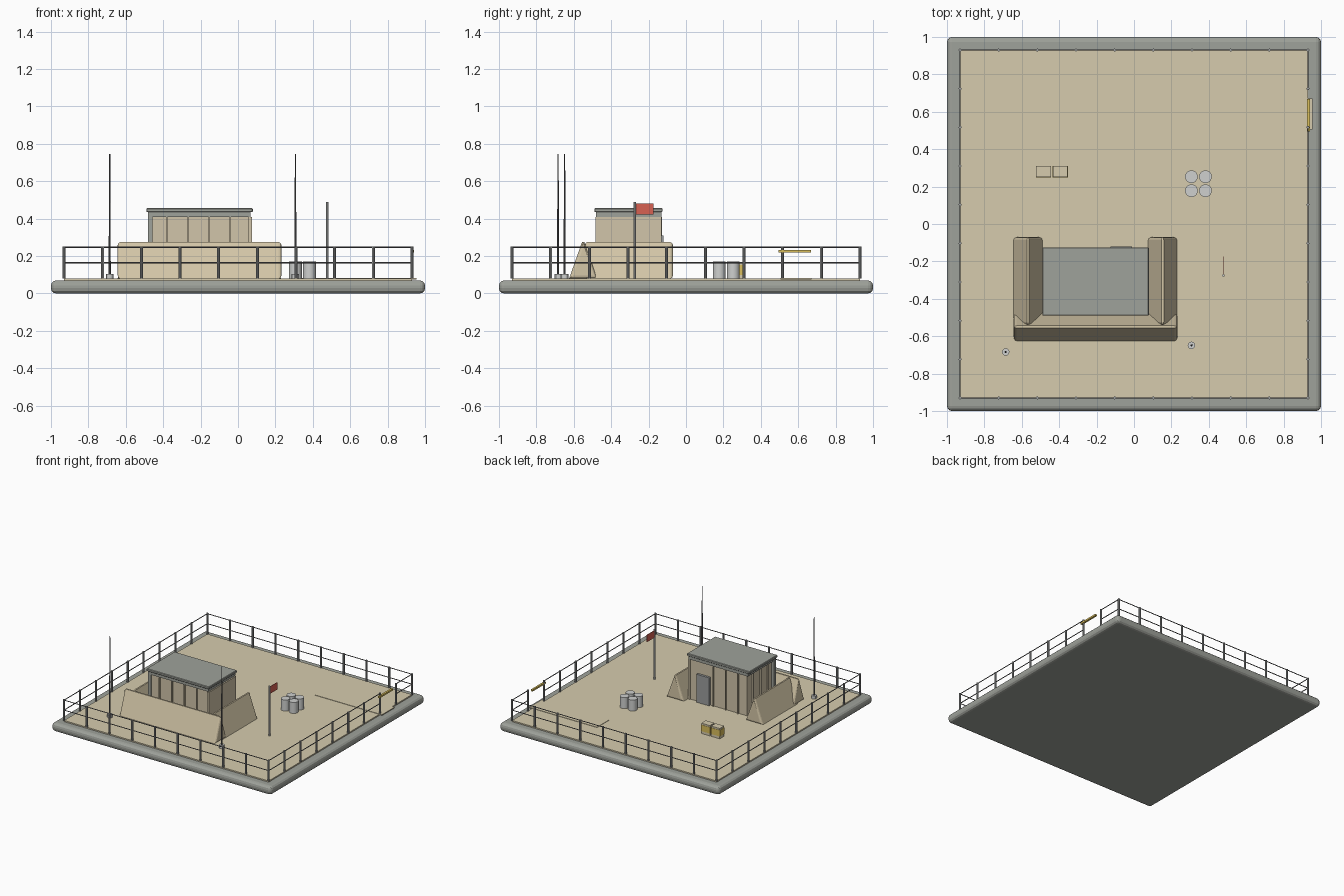
import bpy, bmesh
from mathutils import Vector

cube = bpy.data.objects.get("Cube")
if cube:
    bpy.data.objects.remove(cube, do_unlink=True)


def material(name, r, g, b):
    m = bpy.data.materials.new(name)
    m.use_nodes = True
    m.diffuse_color = (r, g, b, 1)
    m.node_tree.nodes["Principled BSDF"].inputs["Base Color"].default_value = (r, g, b, 1)
    return m


SAND = material("sand", .67, .60, .42)
BERM = material("berm tan", .66, .57, .39)
WALL = material("wall tan", .64, .56, .40)
CONCRETE = material("concrete grey", .345, .36, .325)
STEEL = material("steel grey", .33, .34, .34)
DARK = material("dark metal", .13, .13, .135)
DRUM = material("light grey", .62, .63, .62)
RED = material("flag red", .68, .12, .085)
YELLOW = material("yellow", .70, .52, .11)


def finish(name, bm, mat, smooth=False):
    bmesh.ops.recalc_face_normals(bm, faces=bm.faces)
    me = bpy.data.meshes.new(name)
    bm.to_mesh(me)
    bm.free()
    me.materials.append(mat)
    ob = bpy.data.objects.new(name, me)
    bpy.context.collection.objects.link(ob)
    if smooth:
        bpy.ops.object.select_all(action='DESELECT')
        ob.select_set(True)
        bpy.context.view_layer.objects.active = ob
        bpy.ops.object.shade_smooth_by_angle()
    return ob


def box(name, x, y, z, mat, width=0, segments=2):
    """Box given as (low, high) ranges on each axis, with an optional bevel."""
    bm = bmesh.new()
    bmesh.ops.create_cube(bm, size=1)
    for v in bm.verts:
        v.co = [r[0] if c < 0 else r[1] for c, r in zip(v.co, (x, y, z))]
    if width:
        bmesh.ops.bevel(bm, geom=bm.edges[:], offset=width, segments=segments,
                        profile=0.5, affect='EDGES')
    return finish(name, bm, mat)


def rod(name, start, end, radius, mat, sides=8, tip=None):
    """Round bar between two points."""
    a, b = Vector(start), Vector(end)
    bm = bmesh.new()
    bmesh.ops.create_cone(bm, cap_ends=True, segments=sides, radius1=radius,
                          radius2=radius if tip is None else tip, depth=(b - a).length)
    turn = (b - a).to_track_quat('Z', 'Y')
    for v in bm.verts:
        v.co = turn @ v.co + (a + b) / 2
    return finish(name, bm, mat, True)


def berm(name, start, end, half):
    """Triangular embankment with softened ends between two ground points."""
    a, b = Vector(start), Vector(end)
    d = (b - a).normalized()
    side = Vector((-d.y, d.x, 0)) * half
    up = Vector((0, 0, 0.195))
    bm = bmesh.new()
    ends = [[bm.verts.new(p + o) for o in (-side, side, up + side * .08, up - side * .08)]
            for p in (a, b)]
    bm.faces.new(ends[0])
    bm.faces.new(ends[1])
    for i in range(4):
        j = (i + 1) % 4
        bm.faces.new((ends[0][i], ends[0][j], ends[1][j], ends[1][i]))
    bmesh.ops.recalc_face_normals(bm, faces=bm.faces)
    edges = [e for f in bm.faces if abs(f.normal.dot(d)) > .9 for e in f.edges]
    bmesh.ops.bevel(bm, geom=edges, offset=.016, segments=3, profile=.5, affect='EDGES')
    return finish(name, bm, BERM)


G = 0.08  # ground level

# Platform, sand surface and access track
box("platform", (-1, 1), (-1, 1), (0, .07), CONCRETE, .028, 3)
box("sand_ground", (-.93, .93), (-.93, .93), (.06, G), SAND)
box("access_track", (.34, .955), (.505, .67), (.076, G + .003), SAND)

# Perimeter fence, with one bay at the track left open
E, BAYS, OPEN_BAY = .93, 9, 7
step = 2 * E / BAYS
corners = [(-E, -E), (E, -E), (E, E), (-E, E)]
for s in range(4):
    p, q = Vector(corners[s]), Vector(corners[(s + 1) % 4])
    d = (q - p).normalized()
    for i in range(BAYS):
        c = p + d * step * i
        rod("fence_post", (c.x, c.y, G), (c.x, c.y, .252), .008, STEEL)
    runs = [(0, OPEN_BAY), (OPEN_BAY + 1, BAYS)] if s == 1 else [(0, BAYS)]
    for lo, hi in runs:
        a, b = p + d * step * lo, p + d * step * hi
        for z in (.165, .247):
            rod("fence_rail", (a.x, a.y, z), (b.x, b.y, z), .0035, DARK, 6)

# Yellow gate bar
box("gate_bar", (.926, .942), (.495, .668), (.218, .232), YELLOW)

# Earth embankments around the hut
berm("front_berm", (-.643, -.55, G), (.232, -.55, G), .075)
berm("right_berm", (-.567, -.54, G), (-.567, -.07, G), .077)
berm("left_berm", (.153, -.54, G), (.153, -.07, G), .077)

# Hut with ribbed walls, side panel, corner post, roof and door
X0, X1, Y0, Y1 = -.457, .057, -.47, -.14
box("hut_walls", (X0, X1), (Y0, Y1), (G, .435), WALL)
box("roof_trim", (X0 - .015, X1 + .01), (Y0 - .01, Y1 + .01), (.41, .435), CONCRETE)
box("roof", (-.49, .079), (-.49, -.125), (.435, .456), CONCRETE, .004, 1)
box("corner_post", (X0 - .025, X0), (Y0 - .01, Y0 + .015), (G, .435), CONCRETE)
box("side_panel", (X1, X1 + .018), (-.485, -.132), (G, .408), WALL)
for i in range(4):
    x = -.38 + .113 * i
    box("front_rib", (x - .004, x + .004), (Y0 - .012, Y0), (G, .408), WALL)
    if x < -.15:
        box("back_rib", (x - .004, x + .004), (Y1, Y1 + .012), (G, .408), WALL)
for y in (-.40, -.305, -.21):
    box("side_rib", (X0 - .012, X0), (y - .004, y + .004), (G, .408), WALL)
box("door", (-.125, -.01), (Y1, Y1 + .019), (G, .31), STEEL)

# Four plain drums
for x in (.307, .382):
    for y in (.178, .253):
        rod("drum", (x, y, G), (x, y, .171), .034, DRUM, 24)

# Supply crates with a yellow band around the sides
for x in (-.484, -.394):
    box("crate", (x - .039, x + .039), (.251, .309), (G, .165), SAND)
    box("crate_band", (x - .041, x + .041), (.249, .311), (.1, .152), YELLOW)

# Antenna masts
for x, y in ((-.686, -.684), (.307, -.649)):
    rod("mast_base", (x, y, G), (x, y, .105), .02, DRUM, 12)
    rod("mast", (x, y, .1), (x, y, .745), .006, DARK, 8, .003)

# Flag on its pole
rod("flag_pole", (.478, -.275, G), (.478, -.275, .49), .007, DRUM)
box("flag", (.4765, .4795), (-.27, -.175), (.423, .482), RED)
